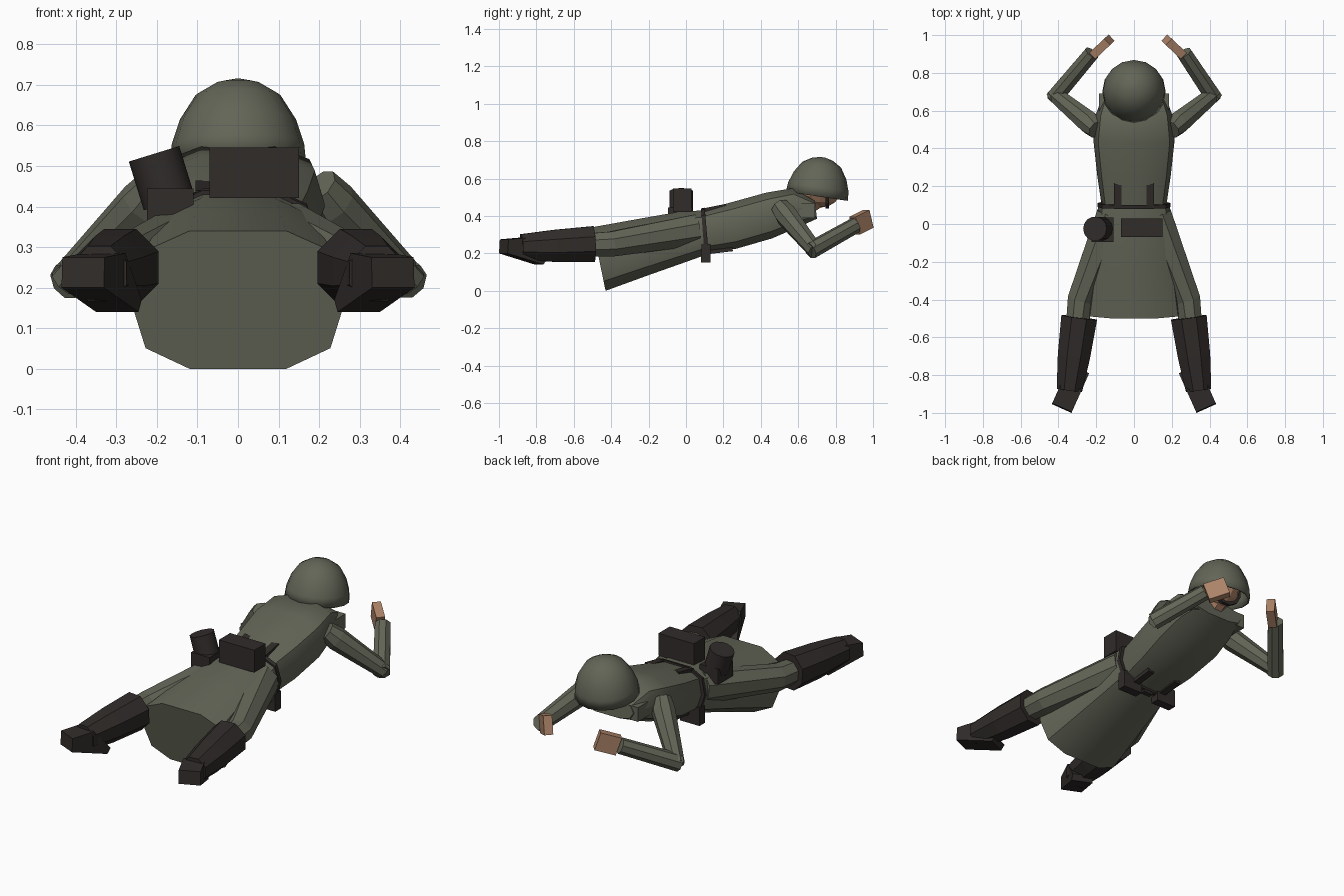
import bpy, bmesh, math
from mathutils import Vector, Matrix

if "Cube" in bpy.data.objects:
    bpy.data.objects.remove(bpy.data.objects["Cube"])


def material(name, rgb):
    m = bpy.data.materials.new(name)
    m.use_nodes = True
    m.diffuse_color = (*rgb, 1)
    m.node_tree.nodes["Principled BSDF"].inputs["Base Color"].default_value = (*rgb, 1)
    return m


CLOTH = material("field_grey", (0.125, 0.13, 0.095))
LEATHER = material("dark_leather", (0.03, 0.025, 0.023))
SKIN = material("skin", (0.42, 0.23, 0.14))


def finish(name, bm, mat, smooth=None):
    bmesh.ops.recalc_face_normals(bm, faces=bm.faces)
    me = bpy.data.meshes.new(name)
    bm.to_mesh(me)
    bm.free()
    me.materials.append(mat)
    ob = bpy.data.objects.new(name, me)
    bpy.context.collection.objects.link(ob)
    if smooth:
        bpy.ops.object.select_all(action="DESELECT")
        ob.select_set(True)
        bpy.context.view_layer.objects.active = ob
        bpy.ops.object.shade_smooth_by_angle(angle=math.radians(smooth))
    return ob


def skin_rings(bm, rings, cap=True):
    loops = [[bm.verts.new(p) for p in ring] for ring in rings]
    n = len(loops[0])
    for a, b in zip(loops, loops[1:]):
        for i in range(n):
            bm.faces.new((a[i], a[(i + 1) % n], b[(i + 1) % n], b[i]))
    if cap:
        bm.faces.new(loops[0])
        bm.faces.new(loops[-1])


# Ten-sided body section: half width fraction, height fraction
HALF = [(0.45, 1), (0.88, 0.85), (1, 0.5), (0.86, 0.15), (0.45, 0)]
OUTLINE = HALF + [(-x, t) for x, t in reversed(HALF)]


def body(name, sections, mat, smooth=40):
    """Each section: top y, top z, bottom y, bottom z, half width."""
    bm = bmesh.new()
    skin_rings(bm, [[(w * x, yb + (yt - yb) * t, zb + (zt - zb) * t)
                     for x, t in OUTLINE] for yt, zt, yb, zb, w in sections])
    return finish(name, bm, mat, smooth)


def tube(name, points, radii, mat, sides=8, smooth=None):
    """Faceted limb through a straight run of points."""
    points = [Vector(p) for p in points]
    rot = (points[-1] - points[0]).to_track_quat("Z", "Y")
    bm = bmesh.new()
    rings = []
    for p, r in zip(points, radii):
        angles = [2 * math.pi * (i + 0.5) / sides for i in range(sides)]
        rings.append([p + rot @ Vector((r * math.cos(a), r * math.sin(a), 0))
                      for a in angles])
    skin_rings(bm, rings)
    return finish(name, bm, mat, smooth)


def box(name, centre, size, mat, along=(0, 1, 0)):
    """Box whose y axis points along a direction."""
    rot = Vector(along).to_track_quat("Y", "Z").to_matrix().to_4x4()
    bm = bmesh.new()
    bmesh.ops.create_cube(bm, size=1, matrix=Matrix.Translation(centre) @ rot
                          @ Matrix.Diagonal((*size, 1)))
    return finish(name, bm, mat)


# Coat and belt
body("coat_skirt", [(0.085, 0.43, 0.1, 0.19, 0.19), (-0.05, 0.42, -0.04, 0.14, 0.205),
                    (-0.25, 0.385, -0.21, 0.08, 0.23), (-0.5, 0.34, -0.43, 0, 0.265)], CLOTH)
body("coat_torso", [(0.08, 0.43, 0.1, 0.2, 0.17), (0.25, 0.475, 0.27, 0.225, 0.195),
                    (0.43, 0.525, 0.46, 0.28, 0.215), (0.57, 0.548, 0.6, 0.34, 0.2),
                    (0.69, 0.48, 0.7, 0.385, 0.16)], CLOTH)
body("belt", [(0.08, 0.44, 0.1, 0.185, 0.193), (0.1, 0.445, 0.122, 0.19, 0.193)], LEATHER)

# Head, neck and chin strap
bm = bmesh.new()
bmesh.ops.create_uvsphere(bm, u_segments=12, v_segments=8, radius=0.1,
                          matrix=Matrix.Translation((0, 0.72, 0.545))
                          @ Matrix.Diagonal((0.95, 1.1, 1, 1)))
finish("head", bm, SKIN)
tube("neck", [(0, 0.6, 0.44), (0, 0.72, 0.51)], [0.065, 0.06], SKIN)
tube("chin_strap", [(0, 0.745, 0.54), (0, 0.765, 0.54)], [0.103, 0.103], LEATHER, 12)

# Helmet dome, tipped forward
PROFILE = [(0.168, 0), (0.163, 0.05), (0.143, 0.11), (0.105, 0.17), (0.055, 0.2), (0.012, 0.21)]
bm = bmesh.new()
tilt = Matrix.Translation((0, 0.7, 0.506)) @ Matrix.Rotation(math.radians(-8.5), 4, "X")
skin_rings(bm, [[tilt @ Vector((r * math.cos(a * math.pi / 8), r * math.sin(a * math.pi / 8), z))
                 for a in range(16)] for r, z in PROFILE])
bm.faces.ensure_lookup_table()
rim_cap = [f for f in bm.faces if len(f.verts) == 16 and f.calc_center_median().z < 0.6]
bmesh.ops.delete(bm, geom=rim_cap, context="FACES_ONLY")
helmet = finish("helmet", bm, CLOTH, 45)
shell = helmet.modifiers.new("shell", "SOLIDIFY")
shell.thickness = 0.008

# Limbs and paired kit; the two wrists sit at different reach
for side, s, reach in (("left", 1, 0), ("right", -1, -0.042)):
    def at(x, y, z):
        return (s * x, y, z)

    # Leg, boot and foot
    tube(side + "_trouser_leg", [at(0.115, 0.05, 0.325), at(0.285, -0.4, 0.25),
                                 at(0.3, -0.53, 0.245)], [0.09, 0.072, 0.066], CLOTH)
    tube(side + "_boot", [at(0.29, -0.495, 0.25), at(0.318, -0.7, 0.24), at(0.342, -0.88, 0.235)],
         [0.103, 0.093, 0.073], LEATHER)
    sole = [(-0.125, 0.275), (-0.13, 0.2), (0.08, 0.14), (0.1, 0.17), (0, 0.285)]
    turn = Matrix.Translation(at(0.33, -0.858, 0)) @ Matrix.Rotation(s * math.radians(24), 4, "Z")
    bm = bmesh.new()
    skin_rings(bm, [[turn @ Vector((x, y, z)) for y, z in sole] for x in (-0.057, 0.057)])
    finish(side + "_foot", bm, LEATHER)

    # Arm and hand
    tube(side + "_upper_arm", [at(0.2, 0.5, 0.45), at(0.235, 0.535, 0.405), at(0.425, 0.69, 0.215)],
         [0.05, 0.062, 0.043], CLOTH)
    wrist = at(0.265 + reach, 0.905, 0.35)
    tube(side + "_forearm", [at(0.425, 0.665, 0.215), wrist], [0.047, 0.043], CLOTH)
    box(side + "_hand", at(0.212 + reach, 0.938, 0.366), (0.046, 0.115, 0.1), SKIN,
        at(-0.085, 0.08, 0.04))
    box(side + "_shoulder", at(0.155, 0.64, 0.43), (0.06, 0.1, 0.08), CLOTH)

    # Belt pouch and strap ends
    box(side + "_belt_pouch", at(0.115, 0.105, 0.2), (0.12, 0.05, 0.1), LEATHER)
    box(side + "_back_strap", at(0.085, 0.15, 0.442), (0.04, 0.13, 0.02), LEATHER, at(0, 1, 0.2))
    box(side + "_chest_strap", at(0.09, 0.17, 0.212), (0.04, 0.16, 0.02), LEATHER, at(0, 1, 0.12))

# Kit on the back of the belt
box("belt_buckle", (0, 0.105, 0.195), (0.06, 0.03, 0.04), LEATHER)
box("back_pack", (0.04, -0.02, 0.483), (0.22, 0.1, 0.125), LEATHER)
box("bread_bag", (-0.167, -0.03, 0.402), (0.115, 0.13, 0.085), LEATHER)
tube("canister", [(-0.17, -0.025, 0.41), (-0.207, -0.025, 0.53)], [0.065, 0.065], LEATHER, 14, 40)
